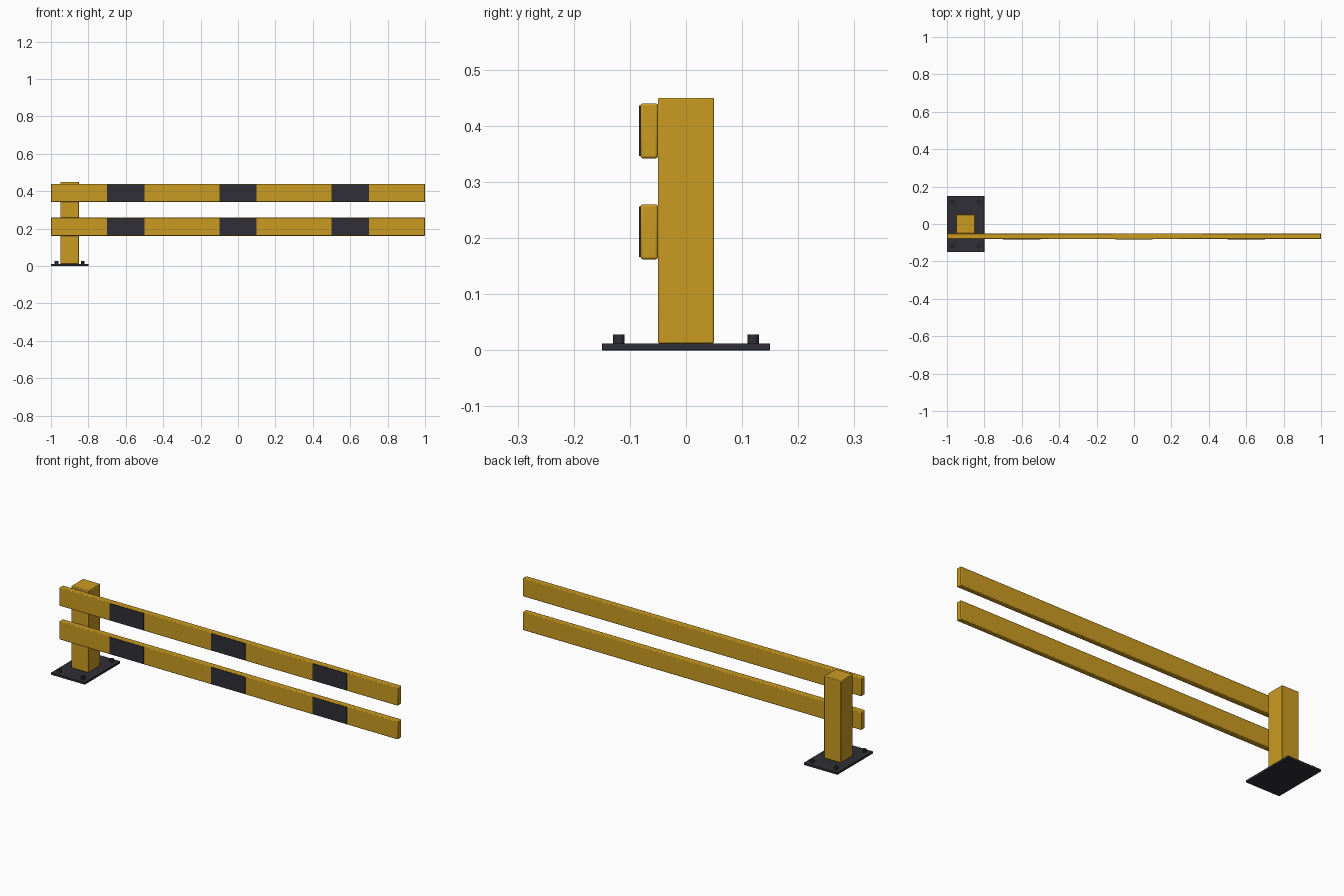
import bpy

if "Cube" in bpy.data.objects:
    bpy.data.objects.remove(bpy.data.objects["Cube"])


def material(name, rgb):
    m = bpy.data.materials.new(name)
    m.diffuse_color = (*rgb, 1)
    m.use_nodes = True
    m.node_tree.nodes["Principled BSDF"].inputs["Base Color"].default_value = m.diffuse_color
    return m


yellow = material("safety_yellow", (0.60, 0.33, 0.016))
dark = material("dark_grey", (0.028, 0.028, 0.037))


def finish(ob, name, mat, bevel=0):
    ob.name = name
    ob.data.materials.append(mat)
    if bevel:
        mod = ob.modifiers.new("edge_bevel", 'BEVEL')
        mod.width = bevel
        mod.segments = 2
    bpy.ops.object.shade_smooth_by_angle()


def box(name, low, high, mat, bevel=0):
    bpy.ops.mesh.primitive_cube_add(
        size=1, location=[(a + b) / 2 for a, b in zip(low, high)])
    ob = bpy.context.object
    ob.scale = [b - a for a, b in zip(low, high)]
    bpy.ops.object.transform_apply(location=False, rotation=False, scale=True)
    finish(ob, name, mat, bevel)


# Floor plate and upright
box("base_plate", (-1, -0.15, 0), (-0.8, 0.15, 0.012), dark, 0.0015)
box("post", (-0.95, -0.05, 0.012), (-0.85, 0.05, 0.45), yellow, 0.003)

# Anchor bolts at the plate corners
for x in (-0.97, -0.83):
    for y in (-0.12, 0.12):
        bpy.ops.mesh.primitive_cylinder_add(
            vertices=12, radius=0.01, depth=0.018, location=(x, y, 0.019))
        finish(bpy.context.object, "anchor_bolt", dark)

# Two rails with dark warning plates on the front
for level, z in (("lower", 0.211), ("upper", 0.391)):
    box(level + "_rail", (-1, -0.081, z - 0.049), (1, -0.05, z + 0.049),
        yellow, 0.004)
    for x in (-0.6, 0, 0.6):
        box(level + "_stripe", (x - 0.1, -0.084, z - 0.045),
            (x + 0.1, -0.08, z + 0.045), dark)
